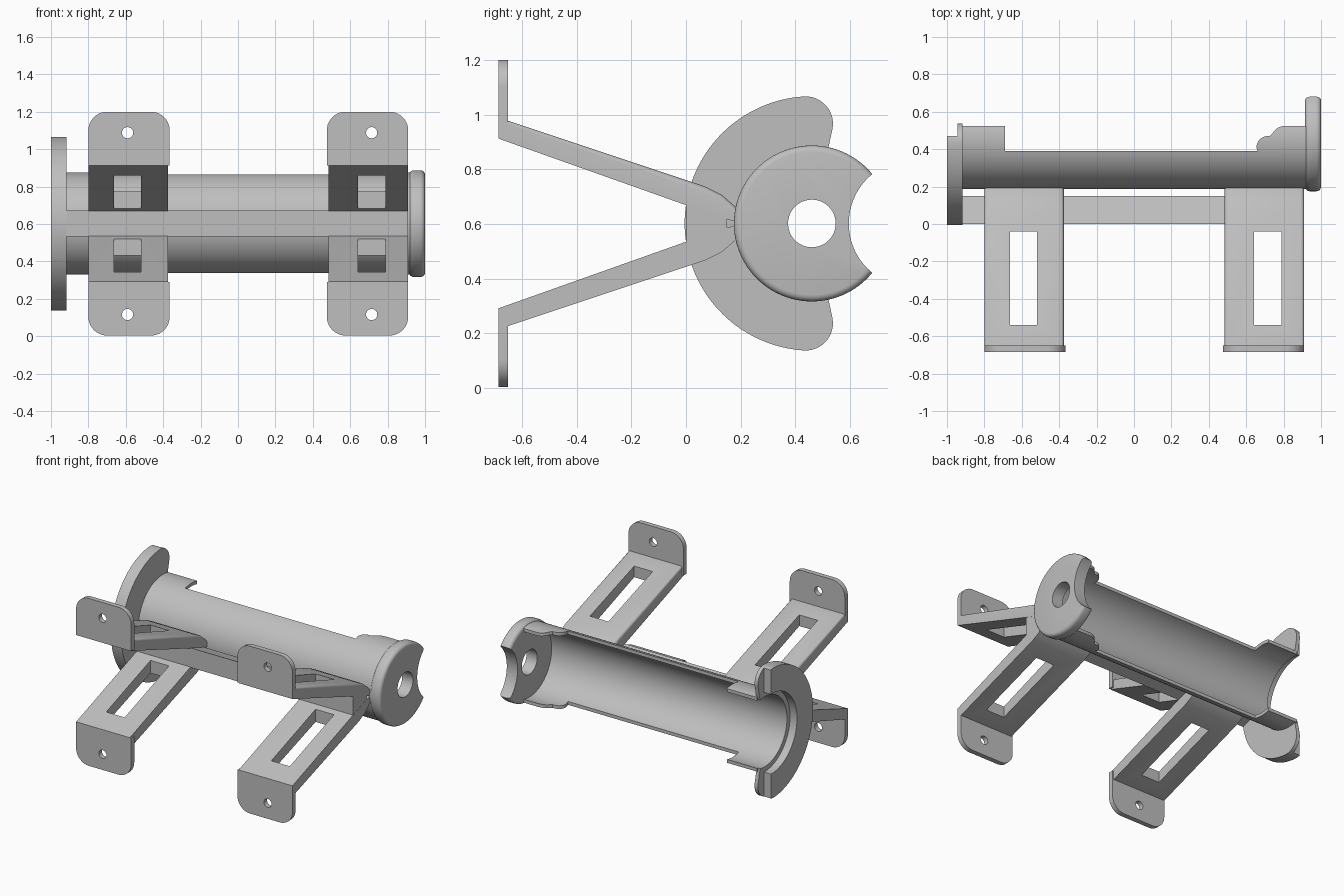
import bpy, bmesh
from math import sin, cos, radians

if "Cube" in bpy.data.objects:
    bpy.data.objects.remove(bpy.data.objects["Cube"])

grey = bpy.data.materials.new("light_grey")
grey.use_nodes = True
GREY = (0.52, 0.52, 0.52, 1)
grey.diffuse_color = GREY
grey.node_tree.nodes["Principled BSDF"].inputs["Base Color"].default_value = GREY

CY, CZ = 0.46, 0.602          # tube axis
R_OUT, R_IN = 0.273, 0.25     # tube radii


def arc(cy, cz, r, a0, a1, n=24):
    angles = [radians(a0 + (a1 - a0) * i / n) for i in range(n + 1)]
    return [(cy + r * cos(a), cz + r * sin(a)) for a in angles]


def circle(cy, cz, r, n=48):
    return arc(cy, cz, r, 0, 360, n)[:-1]


def prism(name, pts, axis, lo, hi, bevel=None, width=0.02):
    """Extrude a 2D outline along an axis; optionally round chosen edges."""
    place = {"x": lambda p, d: (d, p[0], p[1]),
             "y": lambda p, d: (p[0], d, p[1]),
             "z": lambda p, d: (p[0], p[1], d)}[axis]
    bm = bmesh.new()
    ends = [[bm.verts.new(place(p, d)) for p in pts] for d in (lo, hi)]
    bm.faces.new(ends[0])
    bm.faces.new(ends[1])
    for i in range(len(pts)):
        j = (i + 1) % len(pts)
        bm.faces.new((ends[0][i], ends[0][j], ends[1][j], ends[1][i]))
    bmesh.ops.recalc_face_normals(bm, faces=bm.faces)
    if bevel:
        edges = [e for e in bm.edges if bevel(*e.verts)]
        bmesh.ops.bevel(bm, geom=edges, offset=width, segments=4,
                        profile=0.5, affect="EDGES")
    mesh = bpy.data.meshes.new(name)
    bm.to_mesh(mesh)
    bm.free()
    mesh.materials.append(grey)
    ob = bpy.data.objects.new(name, mesh)
    bpy.context.collection.objects.link(ob)
    return ob


def select(ob):
    bpy.ops.object.select_all(action="DESELECT")
    ob.select_set(True)
    bpy.context.view_layer.objects.active = ob


def carve(ob, cutter, operation="DIFFERENCE"):
    cutter.hide_render = True
    mod = ob.modifiers.new("cut", "BOOLEAN")
    mod.operation, mod.solver, mod.object = operation, "EXACT", cutter
    select(ob)
    bpy.ops.object.modifier_apply(modifier=mod.name)
    bpy.data.objects.remove(cutter)


def smooth(ob):
    select(ob)
    bpy.ops.object.shade_smooth_by_angle(angle=radians(30))


parts = []

# Open tube: a C-shaped shell trimmed to a stepped rim
shell = arc(CY, CZ, R_OUT, 50, 310, 72) + arc(CY, CZ, R_IN, 310, 50, 72)
tube = prism("tube", shell, "x", -0.93, 0.93)
rim = [(-1.1, 0), (1.1, 0), (1.1, 0.525), (0.8, 0.525)]
rim += arc(0.81, 0.445, 0.08, 100, 150, 6)
rim += arc(0.715, 0.41, 0.06, 80, 180, 10)
rim += [(0.66, 0.39), (-0.69, 0.39), (-0.69, 0.525), (-1.1, 0.525)]
carve(tube, prism("rim_cutter", rim, "z", 0, 1.2), "INTERSECT")
parts.append(tube)

# End cap with a centre hole and a scooped back
cap = prism("end_cap", circle(CY, CZ, 0.285, 96), "x", 0.915, 1.0,
            lambda a, b: abs(a.co.x - b.co.x) < 0.01, 0.024)
carve(cap, prism("hole_cutter", circle(CY, CZ, 0.087), "x", 0.8, 1.1))
carve(cap, prism("scoop_cutter", circle(0.828, CZ, 0.233, 96), "x", 0.8, 1.1))
parts.append(cap)


# Crescent flange: a thin plate with rounded tips backed by a thicker one
def crescent(inner):
    tip, turn, reach = 77.7, 93.6, 0.365
    ty, tz = reach * cos(radians(turn)), reach * sin(radians(turn))
    pts = arc(CY + ty, CZ + tz, 0.1, tip - 90, turn, 12)
    pts += arc(CY, CZ, 0.465, turn, 360 - turn, 72)[1:-1]
    pts += arc(CY + ty, CZ - tz, 0.1, -turn, 90 - tip, 12)
    return pts + arc(CY, CZ, inner, 360 - tip, tip, 60)


parts.append(prism("flange_plate", crescent(R_IN), "x", -0.945, -0.918))
backing = prism("flange_backing", crescent(0.285), "x", -1.0, -0.945)
trim = [(-1.2, -0.2), (-0.8, -0.2), (-0.8, 0.47), (-1.2, 0.47)]
carve(backing, prism("trim_cutter", trim, "z", -0.1, 1.3), "INTERSECT")
parts.append(backing)

# Wedge-shaped bar running between the arms
bar = [(0, CZ - 0.07), (0.15, CZ - 0.018), (0.15, CZ + 0.018), (0, CZ + 0.07)]
parts.append(prism("cross_bar", bar, "x", -0.93, 0.909))

# Sloping arms and screw tabs, mirrored above and below the axis
ARM = [(-0.685, 0.31), (-0.685, 0.375), (-0.65, 0.375), (0.07, 0.135),
       (0.13, 0.105), (0.18, 0.062), (0.2, 0.045), (0.2, 0), (0.09, 0.035)]


def outer_edge(a, b):
    def above(v):
        return v.co.y > -0.66 and v.co.z - CZ > 0.35 - 0.355 * (v.co.y + 0.685)
    return abs(a.co.x - b.co.x) < 0.001 and above(a) and above(b)


for side, x0, x1, t0, t1 in (("right", -0.80, -0.375, -0.80, -0.365),
                             ("left", 0.485, 0.91, 0.475, 0.91)):
    mid = (t0 + t1) / 2 - (0.008 if side == "right" else -0.022)
    for level, s in (("upper", 1), ("lower", -1)):
        arm = prism(f"{level}_{side}_arm", [(y, CZ + s * z) for y, z in ARM],
                    "x", x0, x1, outer_edge if s > 0 else None)
        # Long window through the arm
        w = 0.073
        window = [(mid - w, -0.54), (mid + w, -0.54),
                  (mid + w, -0.04), (mid - w, -0.04)]
        carve(arm, prism("window_cutter", window, "z", -0.1, 1.3))
        # Tab with two rounded corners and a screw hole
        corners = (arc(t1 - 0.1, 0.498, 0.1, 0, 90, 10)
                   + arc(t0 + 0.1, 0.498, 0.1, 90, 180, 10))
        outline = [(t0, 0.312), (t1, 0.312)] + corners
        tab = prism(f"{level}_{side}_tab",
                    [(x, CZ + s * z) for x, z in outline], "y", -0.685, -0.65)
        carve(tab, prism("screw_cutter", circle(mid, CZ + s * 0.486, 0.03, 32),
                         "y", -0.8, -0.5))
        parts += [arm, tab]

for part in parts:
    smooth(part)
